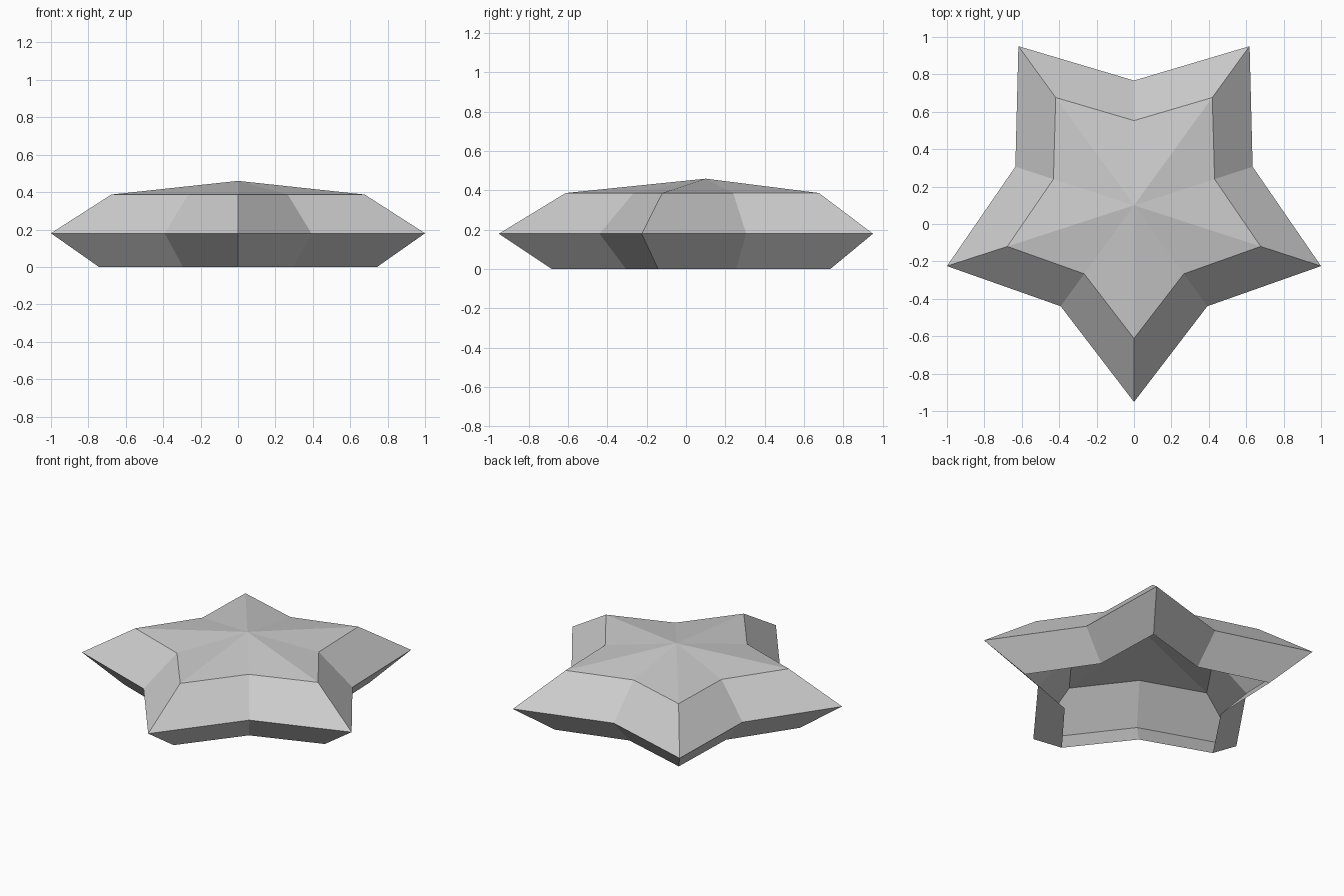
import bpy
import bmesh
from math import sin, cos, pi

cube = bpy.data.objects.get("Cube")
if cube:
    bpy.data.objects.remove(cube, do_unlink=True)

# One plain grey for the whole shell
grey = bpy.data.materials.new("light grey")
grey.use_nodes = True
colour = (0.6, 0.6, 0.6, 1)
grey.diffuse_color = colour
grey.node_tree.nodes["Principled BSDF"].inputs["Base Color"].default_value = colour

POINTS = 5
CENTRE_Y = 0.1


def star_ring(bm, tip, notch, z):
    """Ring of alternating tips and notches, first tip towards the front."""
    ring = []
    for i in range(2 * POINTS):
        angle = -pi / 2 + i * pi / POINTS
        r = notch if i % 2 else tip
        ring.append(bm.verts.new((r * cos(angle), CENTRE_Y + r * sin(angle), z)))
    return ring


bm = bmesh.new()

# Open lower rim, widest edge and upper edge: tip radius, notch radius, height
levels = [(0.782, 0.5, 0), (1.0515, 0.667, 0.18), (0.712, 0.453, 0.387)]
rings = [star_ring(bm, *level) for level in levels]
count = 2 * POINTS

# Sloping side walls
for low, high in zip(rings, rings[1:]):
    for i in range(count):
        j = (i + 1) % count
        bm.faces.new((low[i], low[j], high[j], high[i]))

# Shallow faceted top rising to the centre
apex = bm.verts.new((0, CENTRE_Y, 0.46))
for i in range(count):
    bm.faces.new((rings[-1][i], rings[-1][(i + 1) % count], apex))

mesh = bpy.data.meshes.new("star_shell")
bm.to_mesh(mesh)
bm.free()
mesh.materials.append(grey)
star = bpy.data.objects.new("star_shell", mesh)
bpy.context.collection.objects.link(star)
